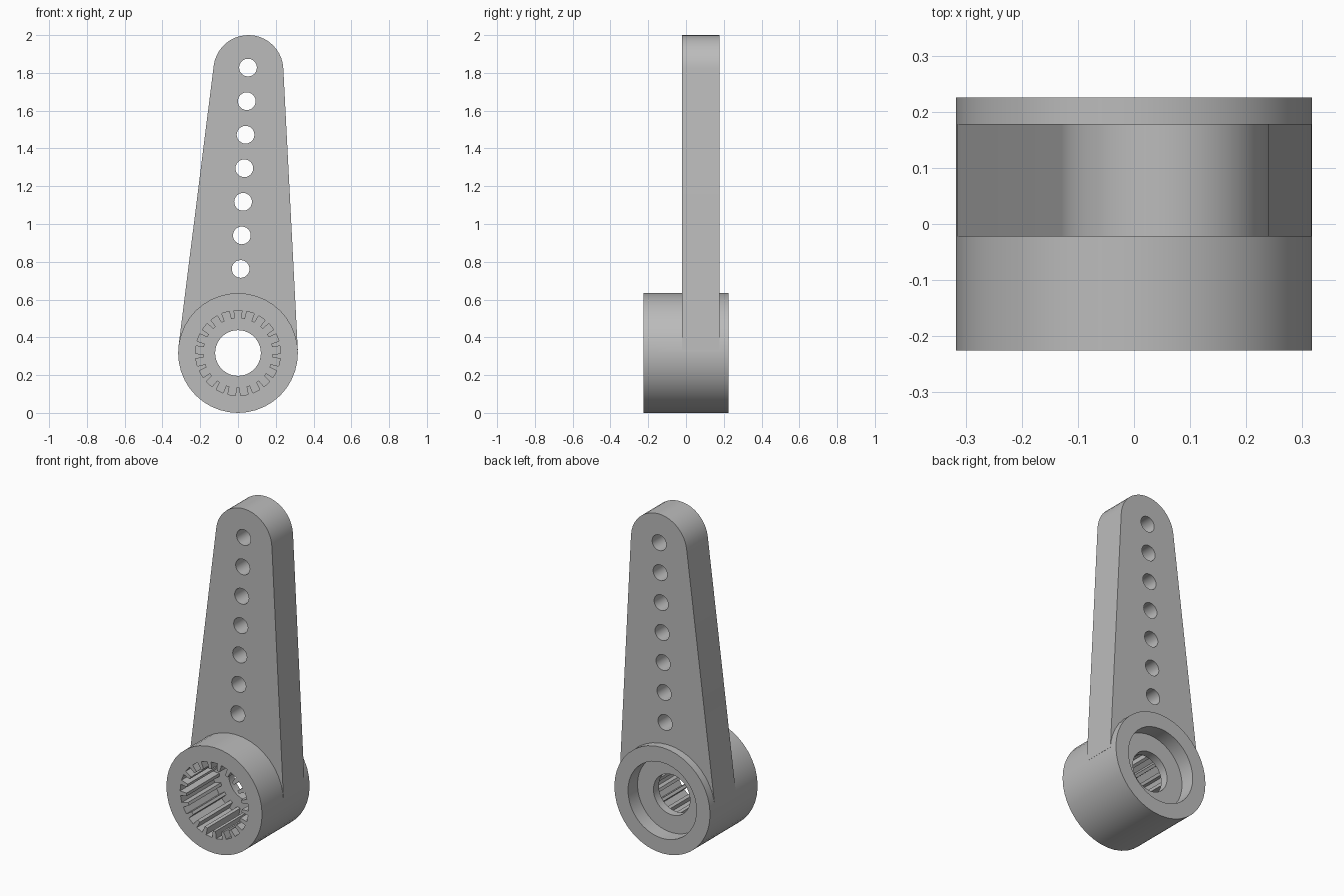
import bpy
from math import sin, cos, pi, atan2, acos, hypot
import bmesh

cube = bpy.data.objects.get("Cube")
if cube:
    bpy.data.objects.remove(cube, do_unlink=True)

grey = bpy.data.materials.new("Grey plastic")
grey.use_nodes = True
colour = (0.5, 0.5, 0.5, 1)
grey.diffuse_color = colour
grey.node_tree.nodes["Principled BSDF"].inputs["Base Color"].default_value = colour

HUB_X, HUB_Z, HUB_R = 0, 0.317, 0.317
TIP_X, TIP_Z, TIP_R = 0.055, 1.815, 0.185
FRONT, BACK = -0.225, 0.225
ARM_FRONT, ARM_BACK = -0.022, 0.178


def arc(x, z, r, start=0, end=2 * pi, steps=40, closed=True):
    """Points along an arc in the xz plane; a closed one leaves out its end."""
    count = steps if closed else steps + 1
    return [(x + r * cos(start + (end - start) * i / steps),
             z + r * sin(start + (end - start) * i / steps)) for i in range(count)]


def prism(name, points, y0, y1):
    """Extrude an xz outline from y0 to y1."""
    bm = bmesh.new()
    face = bm.faces.new([bm.verts.new((x, y0, z)) for x, z in points])
    new = bmesh.ops.extrude_face_region(bm, geom=[face])["geom"]
    moved = [v for v in new if isinstance(v, bmesh.types.BMVert)]
    bmesh.ops.translate(bm, verts=moved, vec=(0, y1 - y0, 0))
    bmesh.ops.recalc_face_normals(bm, faces=bm.faces)
    mesh = bpy.data.meshes.new(name)
    bm.to_mesh(mesh)
    bm.free()
    mesh.materials.append(grey)
    obj = bpy.data.objects.new(name, mesh)
    bpy.context.collection.objects.link(obj)
    return obj


def combine(target, other, operation):
    """Apply a boolean and discard the helper."""
    mod = target.modifiers.new(operation.title(), "BOOLEAN")
    mod.operation, mod.object, mod.solver = operation, other, "EXACT"
    bpy.context.view_layer.objects.active = target
    bpy.ops.object.modifier_apply(modifier=mod.name)
    bpy.data.objects.remove(other, do_unlink=True)


# Hub and tapered arm, whose sides are tangent to the hub and the round tip
horn = prism("servo_horn", arc(HUB_X, HUB_Z, HUB_R), FRONT, BACK)
dx, dz = TIP_X - HUB_X, TIP_Z - HUB_Z
lean = atan2(dz, dx)
spread = acos((HUB_R - TIP_R) / hypot(dx, dz))
low, high = lean - spread, lean + spread
outline = arc(TIP_X, TIP_Z, TIP_R, low, high, 20, False)
outline += [(HUB_X + HUB_R * cos(a), HUB_Z + HUB_R * sin(a)) for a in (high, low)]
combine(horn, prism("arm", outline, ARM_FRONT, ARM_BACK), "UNION")

# Toothed socket in the front of the hub
TEETH = 21
pitch = 2 * pi / TEETH
spline = []
for i in range(TEETH):
    middle = pi / 2 + i * pitch
    for offset, r in ((-0.34, 0.183), (-0.3, 0.226), (0.3, 0.226), (0.34, 0.183)):
        a = middle + offset * pitch
        spline.append((HUB_X + r * cos(a), HUB_Z + r * sin(a)))
combine(horn, prism("socket_cutter", spline, FRONT - 0.1, 0.085), "DIFFERENCE")

# Screw recess in the back and the hole through the web
combine(horn, prism("recess_cutter", arc(HUB_X, HUB_Z, 0.227), 0.135, BACK + 0.1), "DIFFERENCE")
combine(horn, prism("screw_hole_cutter", arc(HUB_X, HUB_Z, 0.121), FRONT - 0.1, BACK + 0.1), "DIFFERENCE")

# Row of linkage holes up the arm
HOLES = 7
for i in range(HOLES):
    t = i / (HOLES - 1)
    ring = arc(0.014 + 0.039 * t, 0.762 + 1.066 * t, 0.047, steps=24)
    combine(horn, prism("linkage_cutter", ring, ARM_FRONT - 0.1, ARM_BACK + 0.1), "DIFFERENCE")

# Smooth the round walls, keep the edges sharp
bpy.ops.object.select_all(action="DESELECT")
horn.select_set(True)
bpy.context.view_layer.objects.active = horn
bpy.ops.object.shade_smooth_by_angle(angle=0.35)
